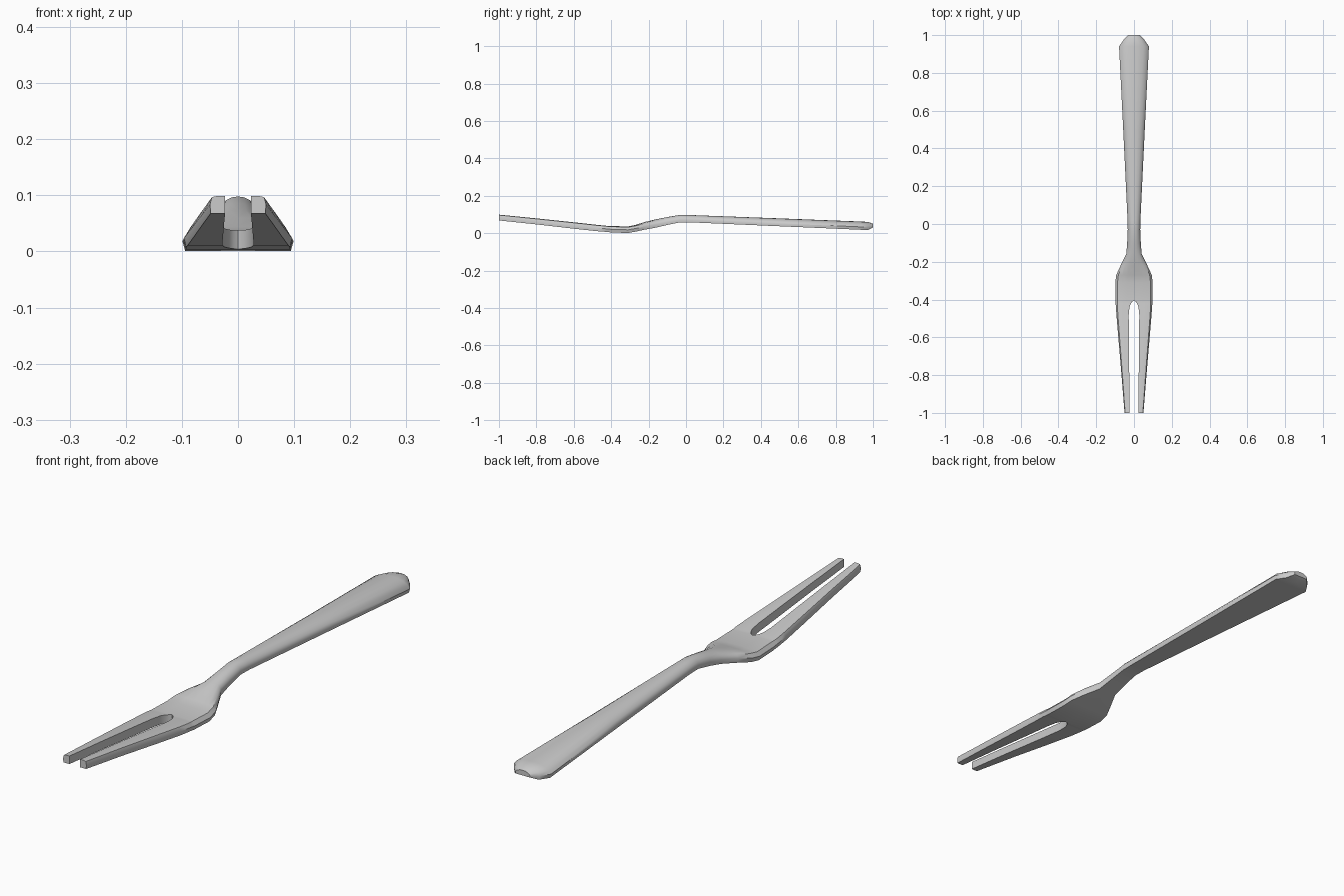
import bpy, bmesh, math

if "Cube" in bpy.data.objects:
    bpy.data.objects.remove(bpy.data.objects["Cube"])

steel = bpy.data.materials.new("light grey metal")
steel.diffuse_color = (0.6, 0.6, 0.6, 1)
steel.use_nodes = True
steel.node_tree.nodes["Principled BSDF"].inputs["Base Color"].default_value = steel.diffuse_color

# Stations along the fork: y, inner x (slot edge), outer x, bottom z, top z, dome (0 flat head, 1 rounded handle)
STATIONS = [
    (-1.00, .023, .050, .068, .099, 0),
    (-0.80, .025, .066, .047, .079, 0),
    (-0.60, .027, .083, .024, .058, 0),
    (-0.48, .028, .093, .011, .045, 0),
    (-0.44, .024, .096, .008, .041, 0),
    (-0.42, .016, .097, .006, .039, 0),
    (-0.41, .008, .097, .005, .038, 0),
    (-0.405, 0, .098, .004, .038, 0),
    (-0.31, 0, .099, .001, .036, .1),
    (-0.27, 0, .094, .008, .044, .2),
    (-0.22, 0, .071, .019, .060, .5),
    (-0.16, 0, .041, .030, .074, .8),
    (-0.10, 0, .036, .044, .086, .9),
    (-0.03, 0, .033, .058, .098, 1),
    (0.02, 0, .034, .058, .097, 1),
    (0.50, 0, .057, .037, .079, 1),
    (0.94, 0, .079, .018, .062, 1),
    (0.975, 0, .055, .018, .060, 1),
    (1.00, 0, .031, .030, .050, 1),
]
FLAT = [1, 1, .98, .92, .5]
DOME = [1, .96, .83, .62, .35]
ACROSS = [0, .35, .65, .88, 1]


def half_section(bm, y, xi, xo, zb, zt, dome):
    """Right half ring: inner bottom, across the top, outer bottom."""
    pts = [(xi, zb)]
    for t, a, b in zip(ACROSS, FLAT, DOME):
        f = a + (b - a) * dome
        pts.append((xi + (xo - xi) * t, zb + (zt - zb) * f))
    pts.append((xi + (xo - xi) * .95, zb))
    return [bm.verts.new((x, y, z)) for x, z in pts]


# Whole fork: loft the right half, then mirror it
bm = bmesh.new()
rings = [half_section(bm, *s) for s in STATIONS]
n = len(rings[0])
for s0, s1, a, b in zip(STATIONS, STATIONS[1:], rings, rings[1:]):
    for i in range(n):
        j = (i + 1) % n
        if i == 0 and s0[1] == 0 and s1[1] == 0:
            continue  # no inner wall on the mirror plane
        bm.faces.new((a[i], a[j], b[j], b[i]))
bm.faces.new(rings[0])
bm.faces.new(rings[-1])
bmesh.ops.recalc_face_normals(bm, faces=bm.faces)

# Mirror inside the mesh and weld the centre line
geom = bm.verts[:] + bm.edges[:] + bm.faces[:]
bmesh.ops.mirror(bm, geom=geom, axis='X', merge_dist=.0005)
bmesh.ops.recalc_face_normals(bm, faces=bm.faces)

mesh = bpy.data.meshes.new("fork")
bm.to_mesh(mesh)
bm.free()
mesh.materials.append(steel)
fork = bpy.data.objects.new("fork", mesh)
bpy.context.collection.objects.link(fork)
bpy.context.view_layer.objects.active = fork
fork.select_set(True)
bpy.ops.object.shade_smooth_by_angle(angle=math.radians(40))
